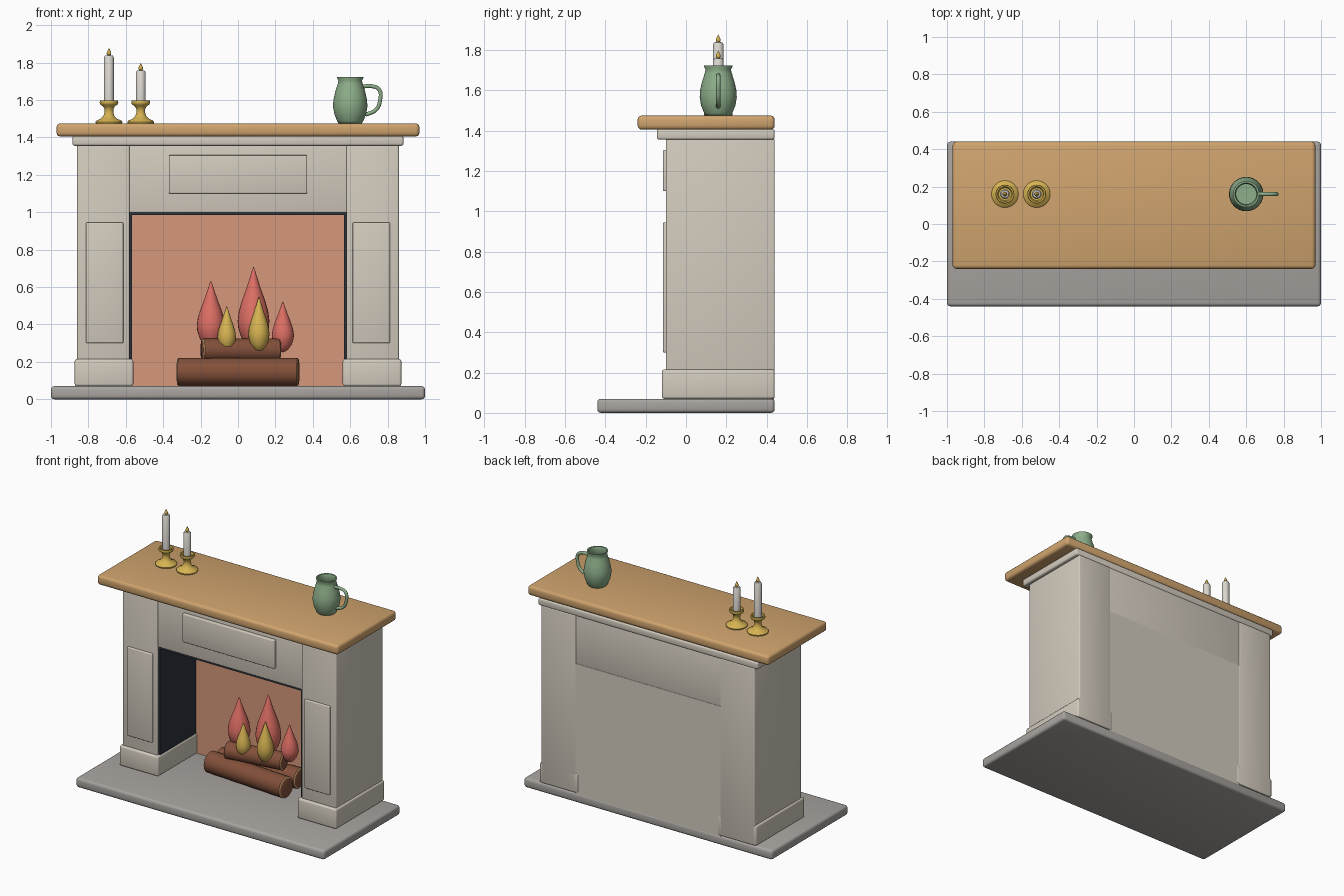
import bpy, bmesh, math
from mathutils import Matrix, Vector

if "Cube" in bpy.data.objects:
    bpy.data.objects.remove(bpy.data.objects["Cube"])


def mat(name, hexcol):
    c = [int(hexcol[i:i + 2], 16) / 255 for i in (0, 2, 4)]
    lin = [v / 12.92 if v <= 0.04045 else ((v + 0.055) / 1.055) ** 2.4 for v in c]
    m = bpy.data.materials.new(name)
    m.diffuse_color = (*lin, 1)
    m.use_nodes = True
    m.node_tree.nodes["Principled BSDF"].inputs["Base Color"].default_value = m.diffuse_color
    return m


STONE = mat("pale_stone", "D3CBBE")
SLATE = mat("grey_hearth", "A8A4A0")
WOOD = mat("oak", "D0A46E")
BRICK = mat("firebrick", "D6997B")
SOOT = mat("charcoal", "2C333B")
BARK = mat("bark", "83503A")
RED = mat("flame_red", "DC6E64")
GOLD = mat("gold", "D6B352")
WAX = mat("wax", "DCD7D0")
GREEN = mat("sage_glaze", "8DAE8A")


def finish(name, bm, mats, angle=40):
    bmesh.ops.recalc_face_normals(bm, faces=bm.faces)
    me = bpy.data.meshes.new(name)
    bm.to_mesh(me)
    bm.free()
    for m in mats:
        me.materials.append(m)
    ob = bpy.data.objects.new(name, me)
    bpy.context.collection.objects.link(ob)
    bpy.ops.object.select_all(action='DESELECT')
    ob.select_set(True)
    bpy.context.view_layer.objects.active = ob
    bpy.ops.object.shade_smooth_by_angle(angle=math.radians(angle))
    return ob


def box(name, x, y, z, m, bevel=0.0):
    """Box from (min, max) ranges with rounded edges."""
    bm = bmesh.new()
    bmesh.ops.create_cube(bm, size=1)
    for v in bm.verts:
        v.co = [r[0] if c < 0 else r[1] for c, r in zip(v.co, (x, y, z))]
    if bevel:
        bmesh.ops.bevel(bm, geom=bm.edges[:], offset=bevel, segments=3,
                        profile=0.5, affect='EDGES')
    return finish(name, bm, [m])


def lathe(name, prof, mats, loc, rot=Matrix(), n=32, rule=None, angle=40):
    """Spin an (r, z) profile round z; rule(z) picks the material slot."""
    bm = bmesh.new()
    vs = [bm.verts.new((r, 0, z)) for r, z in prof]
    es = [bm.edges.new(p) for p in zip(vs, vs[1:])]
    bmesh.ops.spin(bm, geom=vs + es, axis=(0, 0, 1), cent=(0, 0, 0),
                   steps=n, angle=2 * math.pi)
    bmesh.ops.remove_doubles(bm, verts=bm.verts, dist=1e-5)
    if rule:
        for f in bm.faces:
            f.material_index = rule(f)
    bm.transform(Matrix.Translation(loc) @ rot)
    return finish(name, bm, mats, angle)


# Hearth slab
box("hearth", (-1, 1), (-0.44, 0.44), (0, 0.07), SLATE, 0.018)

# Pillars, plinths, raised panels and dark side linings
for s, side in ((-1, "left"), (1, "right")):
    def span(a, b):
        return (a, b) if s > 0 else (-b, -a)
    box(side + "_pillar", span(0.58, 0.86), (-0.10, 0.44), (0.07, 1.36), STONE, 0.008)
    box(side + "_plinth", span(0.56, 0.873), (-0.12, 0.44), (0.07, 0.215), STONE, 0.012)
    box(side + "_panel", span(0.613, 0.813), (-0.114, -0.09), (0.30, 0.945), STONE, 0.006)
    box(side + "_lining", span(0.567, 0.585), (-0.085, 0.34), (0.07, 1.0), SOOT)

# Lintel, its panel, lining and back wall
box("lintel", (-0.585, 0.585), (-0.09, 0.435), (1.0, 1.36), STONE, 0.004)
box("lintel_panel", (-0.37, 0.37), (-0.114, -0.08), (1.10, 1.305), STONE, 0.006)
box("top_lining", (-0.58, 0.58), (-0.085, 0.34), (0.985, 1.003), SOOT)
box("back_wall", (-0.585, 0.585), (0.34, 0.437), (0.06, 1.01), STONE)
box("firebrick_back", (-0.575, 0.575), (0.33, 0.345), (0.06, 0.99), BRICK)

# Cornice and mantel shelf
box("cornice", (-0.885, 0.885), (-0.145, 0.44), (1.355, 1.408), STONE, 0.012)
box("mantel_shelf", (-0.97, 0.97), (-0.24, 0.44), (1.405, 1.475), WOOD, 0.02)


# Logs with a thin pale rim at each end
def log(name, length, r, loc, turn):
    h = length / 2
    prof = [(0, -h), (r - 0.008, -h), (r, -h + 0.006), (r, h - 0.006), (r - 0.008, h), (0, h)]
    rot = Matrix.Rotation(math.radians(turn), 4, 'Z') @ Matrix.Rotation(math.pi / 2, 4, 'Y')
    lathe(name, prof, [BARK, WOOD], loc, rot, 24,
          lambda f: int(h - 0.005 < abs(f.calc_center_median().z) < h - 0.001))


log("front_log", 0.65, 0.075, (0, 0.12, 0.146), -4)
log("back_log", 0.62, 0.072, (0, 0.255, 0.143), 3)
log("top_log", 0.42, 0.062, (0.015, 0.185, 0.263), 9)

# Teardrop flames
DROP = [(0, 0), (0.45, 0.05), (0.8, 0.15), (0.97, 0.26), (1, 0.34), (0.93, 0.45),
        (0.74, 0.58), (0.48, 0.72), (0.24, 0.86), (0.1, 0.95), (0, 1)]


def flame(name, x, y, z0, z1, r, m):
    lathe(name, [(a * r, b * (z1 - z0)) for a, b in DROP], [m], (x, y, z0), n=24, angle=75)


flame("red_flame_left", -0.145, 0.22, 0.27, 0.635, 0.075, RED)
flame("red_flame_middle", 0.083, 0.23, 0.27, 0.71, 0.085, RED)
flame("red_flame_right", 0.24, 0.25, 0.25, 0.525, 0.059, RED)
flame("yellow_flame_left", -0.06, 0.148, 0.25, 0.50, 0.049, GOLD)
flame("yellow_flame_right", 0.112, 0.155, 0.25, 0.55, 0.056, GOLD)

# Candlesticks with candles
HOLDER = [(0, 0), (0.07, 0), (0.072, 0.008), (0.066, 0.015), (0.045, 0.024), (0.029, 0.04),
          (0.023, 0.06), (0.024, 0.078), (0.033, 0.092), (0.047, 0.102), (0.05, 0.11),
          (0.048, 0.122), (0.04, 0.122), (0.034, 0.11), (0, 0.11)]
for x, top, label in ((-0.69, 1.84, "tall"), (-0.52, 1.76, "short")):
    lathe(label + "_candlestick", HOLDER, [GOLD], (x, 0.16, 1.475))
    lathe(label + "_candle", [(0, 1.58), (0.026, 1.58), (0.026, top - 0.012),
                              (0.02, top - 0.002), (0, top)], [WAX], (x, 0.16, 0), n=24)
    flame(label + "_candle_flame", x, 0.16, top - 0.005, top + 0.038, 0.012, GOLD)

# Hollow jug
lathe("jug", [(0, 0), (0.062, 0), (0.07, 0.012), (0.085, 0.05), (0.092, 0.09), (0.09, 0.125),
              (0.08, 0.17), (0.067, 0.21), (0.063, 0.228), (0.07, 0.243), (0.07, 0.248),
              (0.06, 0.248), (0.054, 0.228), (0.06, 0.2), (0.078, 0.13), (0.078, 0.08),
              (0.055, 0.015), (0, 0.012)], [GREEN], (0.6, 0.16, 1.475), n=40, angle=60)

# Jug handle: a round tube along a curve
cu = bpy.data.curves.new("jug_handle", 'CURVE')
cu.dimensions = '3D'
cu.bevel_depth = 0.011
cu.bevel_resolution = 3
cu.use_fill_caps = True
path = [(0.665, 1.672), (0.715, 1.674), (0.755, 1.655), (0.76, 1.60), (0.738, 1.548), (0.68, 1.52)]
sp = cu.splines.new('BEZIER')
sp.bezier_points.add(len(path) - 1)
for bp, (x, z) in zip(sp.bezier_points, path):
    bp.co = (x, 0.16, z)
    bp.handle_left_type = bp.handle_right_type = 'AUTO'
sp.resolution_u = 6
cu.materials.append(GREEN)
ob = bpy.data.objects.new("jug_handle", cu)
bpy.context.collection.objects.link(ob)
bpy.ops.object.select_all(action='DESELECT')
ob.select_set(True)
bpy.context.view_layer.objects.active = ob
bpy.ops.object.convert(target='MESH')
bpy.ops.object.shade_smooth_by_angle(angle=math.radians(60))
